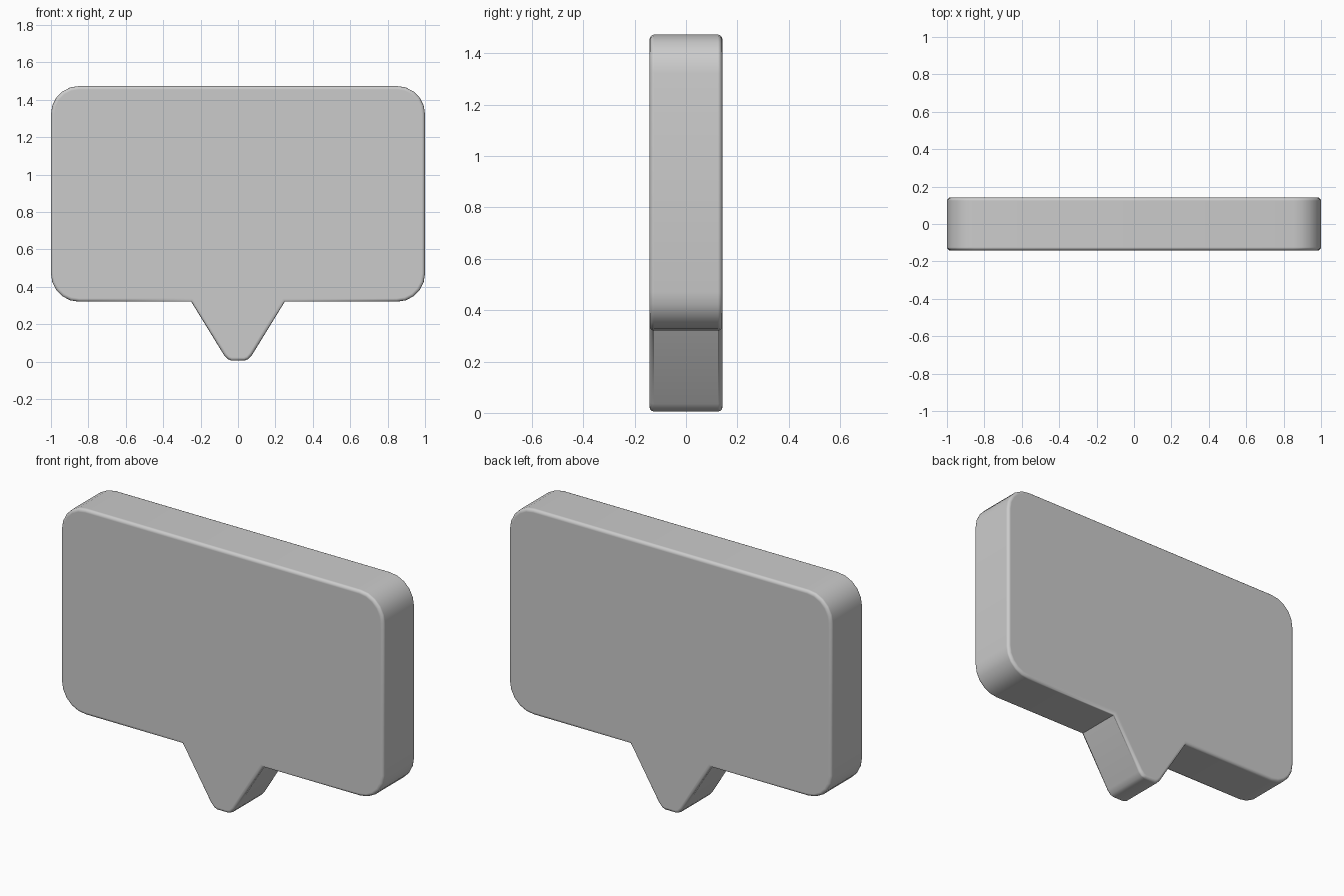
import bpy, bmesh
from math import cos, sin, pi

if "Cube" in bpy.data.objects:
    bpy.data.objects.remove(bpy.data.objects["Cube"])

DEPTH = 0.142
R = 0.15


def arc(cx, cz, r, start, end, steps=5):
    return [(cx + r * cos(start + (end - start) * i / steps),
             cz + r * sin(start + (end - start) * i / steps)) for i in range(steps + 1)]


# Right half of the outline, from tail tip up to the top edge
half = [(0.035, 0.005), (0.055, 0.013), (0.075, 0.035), (0.25, 0.32)]
half += arc(1 - R, 0.32 + R, R, -pi / 2, 0)
half += arc(1 - R, 1.473 - R, R, 0, pi / 2)
outline = half + [(-x, z) for x, z in reversed(half)]

# Speech bubble: outline extruded through its thickness
bm = bmesh.new()
face = bm.faces.new([bm.verts.new((x, -DEPTH, z)) for x, z in outline])
ext = bmesh.ops.extrude_face_region(bm, geom=[face])
moved = [g for g in ext["geom"] if isinstance(g, bmesh.types.BMVert)]
bmesh.ops.translate(bm, verts=moved, vec=(0, 2 * DEPTH, 0))
bmesh.ops.recalc_face_normals(bm, faces=bm.faces)
mesh = bpy.data.meshes.new("speech_bubble")
bm.to_mesh(mesh)
bm.free()
bubble = bpy.data.objects.new("speech_bubble", mesh)
bpy.context.collection.objects.link(bubble)

# Soft rim around front and back
bevel = bubble.modifiers.new("rim", "BEVEL")
bevel.width = 0.018
bevel.segments = 3
bevel.limit_method = "ANGLE"
bevel.angle_limit = 1.3
bevel.harden_normals = True

bpy.context.view_layer.objects.active = bubble
bubble.select_set(True)
bpy.ops.object.shade_smooth_by_angle(angle=0.7)
